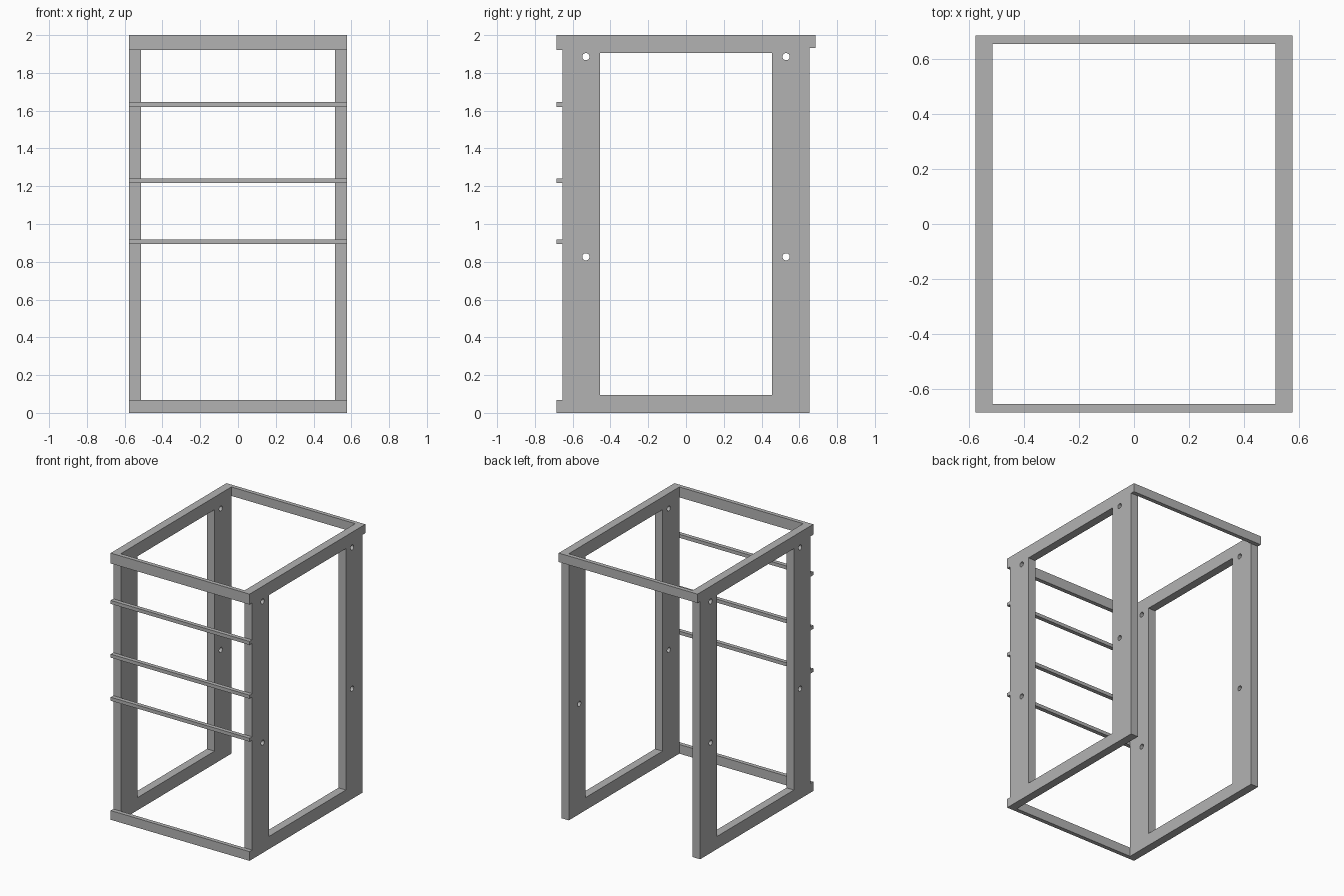
import bpy
import bmesh
from math import sin, cos, pi, radians

cube = bpy.data.objects.get("Cube")
if cube:
    bpy.data.objects.remove(cube, do_unlink=True)

HALF_W, HALF_D, HEIGHT = 0.576, 0.655, 2.0
PANEL, RAIL = 0.062, 0.031

grey = bpy.data.materials.new("plain_grey")
grey.use_nodes = True
colour = (0.45, 0.45, 0.45, 1)
grey.diffuse_color = colour
grey.node_tree.nodes["Principled BSDF"].inputs["Base Color"].default_value = colour


def rectangle(y, z0, z1):
    return [(-y, z0), (y, z0), (y, z1), (-y, z1)]


def circle(y, z, r, n=32):
    return [(y + r * cos(2 * pi * i / n), z + r * sin(2 * pi * i / n)) for i in range(n)]


def side_frame(name, x):
    """One-piece panel with a large opening and four bolt holes."""
    loops = [rectangle(HALF_D, 0, HEIGHT), rectangle(0.456, 0.095, 1.905)]
    loops += [circle(y, z, 0.019) for y in (-0.53, 0.53) for z in (0.826, 1.886)]
    curve = bpy.data.curves.new(name, "CURVE")
    curve.dimensions = "2D"
    curve.fill_mode = "BOTH"
    curve.extrude = PANEL / 2
    for loop in loops:
        spline = curve.splines.new("POLY")
        spline.points.add(len(loop) - 1)
        for point, (y, z) in zip(spline.points, loop):
            point.co = (y, z, 0, 1)
        spline.use_cyclic_u = True
        spline.use_smooth = False
    obj = bpy.data.objects.new(name, curve)
    bpy.context.collection.objects.link(obj)
    obj.location.x = x
    obj.rotation_euler = (radians(90), 0, radians(90))
    # Turn the outline into a clean welded mesh
    bpy.ops.object.select_all(action="DESELECT")
    obj.select_set(True)
    bpy.context.view_layer.objects.active = obj
    bpy.ops.object.convert(target="MESH")
    obj = bpy.context.object
    bm = bmesh.new()
    bm.from_mesh(obj.data)
    bmesh.ops.remove_doubles(bm, verts=bm.verts, dist=0.0001)
    bmesh.ops.recalc_face_normals(bm, faces=bm.faces)
    bm.to_mesh(obj.data)
    bm.free()
    obj.data.materials.clear()
    obj.data.materials.append(grey)


def cross_rail(name, side, z0, z1):
    """Full-width bar fixed to the front (-1) or back (1) edges."""
    bpy.ops.mesh.primitive_cube_add(size=1, location=(0, side * (HALF_D + RAIL / 2), (z0 + z1) / 2))
    obj = bpy.context.object
    obj.name = name
    obj.scale = (2 * HALF_W, RAIL, z1 - z0)
    bpy.ops.object.transform_apply(location=False, rotation=False, scale=True)
    obj.data.materials.append(grey)


# Side panels
for name, sign in (("left_side_frame", 1), ("right_side_frame", -1)):
    side_frame(name, sign * (HALF_W - PANEL / 2))

# Wide rails
cross_rail("front_top_rail", -1, 1.922, HEIGHT)
cross_rail("front_bottom_rail", -1, 0, 0.069)
cross_rail("back_top_rail", 1, 1.933, HEIGHT)

# Thin drawer dividers
for name, z in (("lower", 0.906), ("middle", 1.229), ("upper", 1.632)):
    cross_rail(name + "_divider", -1, z - 0.013, z + 0.013)
